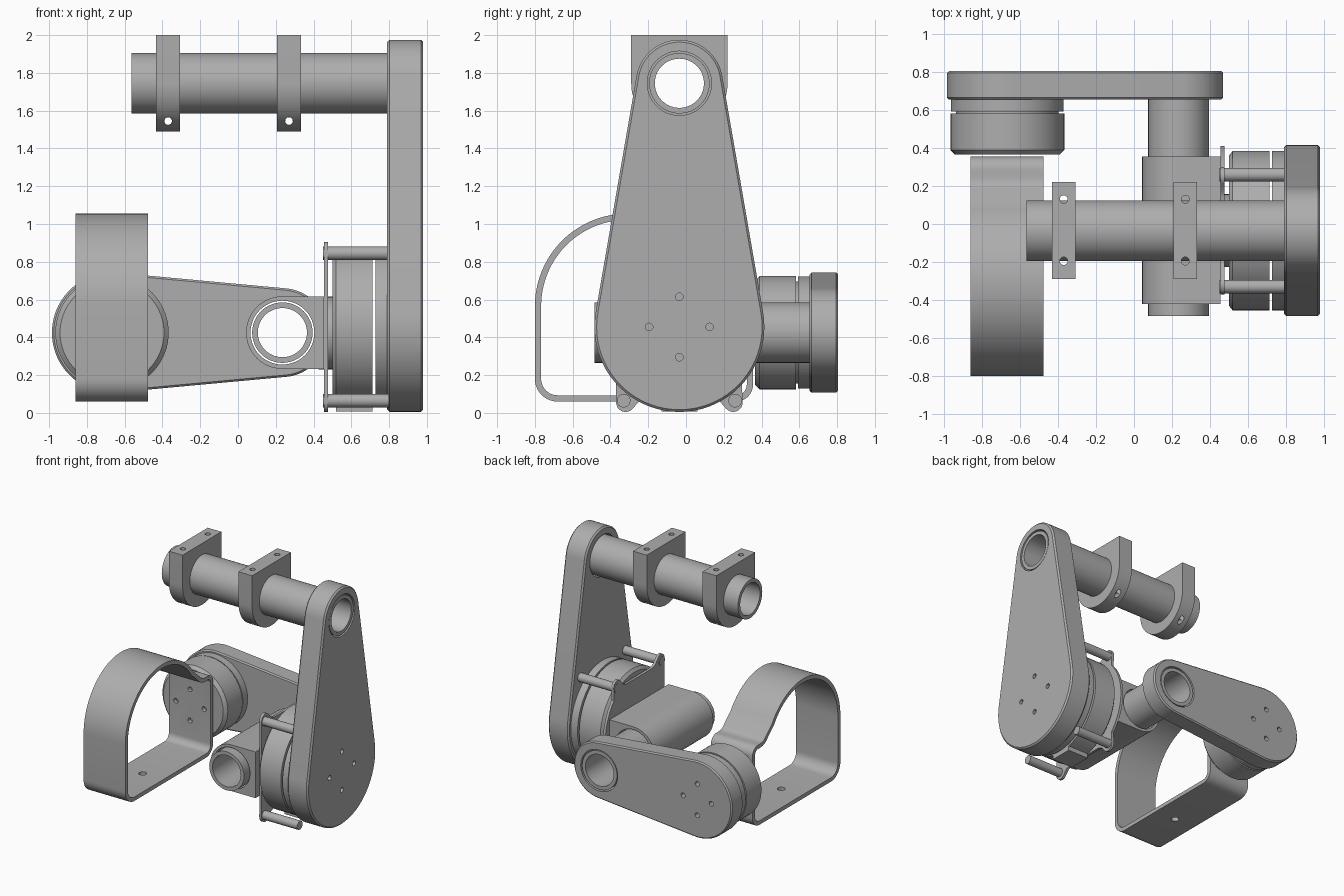
import bpy, bmesh
from math import sin, cos, pi, acos, atan2, hypot, radians
from mathutils import Vector

if "Cube" in bpy.data.objects:
    bpy.data.objects.remove(bpy.data.objects["Cube"])

grey = bpy.data.materials.new("machined_grey")
grey.use_nodes = True
COLOUR = (0.42, 0.42, 0.42, 1)
grey.diffuse_color = COLOUR
grey.node_tree.nodes["Principled BSDF"].inputs["Base Color"].default_value = COLOUR


def place(axis, u, v, w):
    """Section point (u, v) at distance w along the axis."""
    return {"x": (w, u, v), "y": (u, w, v), "z": (u, v, w)}[axis]


def arc(cu, cv, r, a, b, n=16):
    return [(cu + r * cos(radians(a + (b - a) * i / n)),
             cv + r * sin(radians(a + (b - a) * i / n))) for i in range(n + 1)]


def circle(cu, cv, r, n=48):
    return arc(cu, cv, r, 0, 360, n)[:-1]


def inset(loop, d):
    """Move a counter-clockwise loop inward by d."""
    out = []
    for i, p in enumerate(loop):
        p = Vector(p)
        e = (p - Vector(loop[i - 1])).normalized()
        f = (Vector(loop[(i + 1) % len(loop)]) - p).normalized()
        m = Vector((-e.y - f.y, e.x + f.x)).normalized()
        out.append(tuple(p + m * d / max(0.4, m.dot(Vector((-e.y, e.x))))))
    return out


def hull(c1, r1, c2, r2, n=40):
    """Outline of a belt around two circles, counter-clockwise."""
    dx, dy = c2[0] - c1[0], c2[1] - c1[1]
    t = atan2(dy, dx) * 180 / pi
    a = acos((r1 - r2) / hypot(dx, dy)) * 180 / pi
    return arc(*c2, r2, t - a, t + a, n) + arc(*c1, r1, t + a, t + 360 - a, n)


def finish(name, bm):
    bmesh.ops.remove_doubles(bm, verts=bm.verts, dist=1e-5)
    bmesh.ops.recalc_face_normals(bm, faces=bm.faces)
    me = bpy.data.meshes.new(name)
    bm.to_mesh(me)
    bm.free()
    me.materials.append(grey)
    ob = bpy.data.objects.new(name, me)
    bpy.context.collection.objects.link(ob)
    return ob


def walls(bm, rings):
    for a, b in zip(rings, rings[1:]):
        for i in range(len(a)):
            bm.faces.new((a[i - 1], a[i], b[i], b[i - 1]))


def prism(name, axis, outer, w0, w1, holes=(), chamfer=0):
    """Extruded section with through holes and an optional chamfered rim."""
    bm = bmesh.new()

    def ring(loop, w):
        return [bm.verts.new(place(axis, u, v, w)) for u, v in loop]

    small = inset(outer, chamfer) if chamfer else outer
    caps = [[ring(lp, w) for lp in [small, *holes]] for w in (w0, w1)]
    middle = [ring(outer, w0 + chamfer), ring(outer, w1 - chamfer)] if chamfer else []
    walls(bm, [caps[0][0], *middle, caps[1][0]])
    for a, b in zip(caps[0][1:], caps[1][1:]):
        walls(bm, [a, b])
    for cap in caps:
        edges = []
        for lp in cap:
            for i in range(len(lp)):
                edges.append(bm.edges.get((lp[i - 1], lp[i])) or bm.edges.new((lp[i - 1], lp[i])))
        bmesh.ops.triangle_fill(bm, edges=edges, use_beauty=True)
    return finish(name, bm)


def lathe(name, axis, centre, profile, n=72):
    """Turned part from (position, radius) pairs."""
    bm = bmesh.new()
    walls(bm, [[bm.verts.new(place(axis, u, v, w)) for u, v in circle(*centre, r, n)]
               for w, r in profile])
    bmesh.ops.dissolve_degenerate(bm, dist=1e-5, edges=bm.edges)
    return finish(name, bm)


def rod(name, axis, centre, r, w0, w1, n=32):
    return lathe(name, axis, centre, [(w0, 0), (w0, r), (w1, r), (w1, 0)], n)


def tube(name, axis, centre, r, bore, w0, w1):
    return lathe(name, axis, centre, [(w0, bore), (w0, r), (w1, r), (w1, bore), (w0, bore)])


def drill(ob, axis, centre, r, w0, w1):
    cutter = rod("drill", axis, centre, r, w0, w1, 24)
    cutter.hide_render = True
    mod = ob.modifiers.new("hole", "BOOLEAN")
    mod.operation, mod.solver, mod.object = "DIFFERENCE", "EXACT", cutter
    bpy.context.view_layer.objects.active = ob
    bpy.ops.object.modifier_apply(modifier=mod.name)
    bpy.data.objects.remove(cutter)


def cross(c, d):
    return [(c[0] + d, c[1]), (c[0] - d, c[1]), (c[0], c[1] + d), (c[0], c[1] - d)]


TOP = (-0.035, 1.745)      # upper shaft (y, z)
HUB = (-0.035, 0.455)      # large motor (y, z)
SHAFT = (0.235, 0.425)     # lower shaft (x, z)
WRIST = (-0.667, 0.425)    # small motor (x, z)

# Upper shaft and its two mounting clamps
tube("upper_shaft", "x", TOP, 0.16, 0.13, -0.565, 0.975)
section = arc(*TOP, 0.255, 180, 360, 40) + [(0.22, 2.0), (-0.29, 2.0)]
for side, x in (("right", -0.37), ("left", 0.27)):
    clamp = prism(side + "_clamp", "x", section, x - 0.063, x + 0.063, [circle(*TOP, 0.16)])
    for y in (0.13, -0.195):
        drill(clamp, "z", (x, y), 0.021, 1.3, 2.1)
    drill(clamp, "y", (x, 1.545), 0.02, -0.5, 0.5)

# Tall arm
prism("tall_arm", "x", hull(HUB, 0.45, TOP, 0.23), 0.79, 0.98,
      [circle(*TOP, 0.17)] + [circle(*c, 0.02, 20) for c in cross(HUB, 0.16)], 0.012)

# Large motor: body, output disc, connector and hub
lathe("large_motor_body", "x", HUB, [(0.5, 0), (0.5, 0.395), (0.52, 0.42), (0.713, 0.42), (0.713, 0)])
rod("large_motor_disc", "x", HUB, 0.42, 0.728, 0.79, 72)
prism("motor_connector", "x", [(-0.13, 0.008), (0.06, 0.008), (0.06, 0.12), (-0.13, 0.12)], 0.52, 0.713)
rod("motor_hub", "x", (-0.035, 0.423), 0.192, 0.425, 0.52, 64)

# Motor plate with four ears, and standoffs
y0, z0 = HUB
half = ([(-0.335, 0), (-0.335, 0.36)] + arc(-0.285, 0.4, 0.05, 180, 40, 8)
        + [(-0.21, 0.39), (-0.17, 0.375), (0.17, 0.375), (0.21, 0.39)]
        + arc(0.285, 0.4, 0.05, 140, 0, 8) + arc(0, 0, 0.445, 42, 0, 12))
outline = [(y0 + u, z0 + v) for u, v in half[::-1]]
outline += [(y0 + u, z0 - v) for u, v in half[1:-1]]
prism("motor_plate", "x", outline, 0.455, 0.477)
for u in (-0.295, 0.295):
    for v in (-0.39, 0.39):
        rod("standoff", "x", (y0 + u, z0 + v), 0.036, 0.45, 0.8)

# Lower shaft in its housing
tube("lower_shaft", "y", SHAFT, 0.16, 0.13, -0.485, 0.8)
prism("shaft_housing", "y", arc(*SHAFT, 0.192, 90, 270, 40) + [(0.455, 0.233), (0.455, 0.617)],
      -0.42, 0.355, [circle(*SHAFT, 0.169)])

# Short arm
prism("short_arm", "y", hull(WRIST, 0.318, SHAFT, 0.235), 0.655, 0.805,
      [circle(*SHAFT, 0.17)] + [circle(*c, 0.02, 20) for c in cross(WRIST, 0.13)], 0.01)

# Small motor with a groove
lathe("small_motor", "y", WRIST, [(0.365, 0), (0.365, 0.275), (0.39, 0.3), (0.583, 0.3), (0.583, 0.27),
                                  (0.593, 0.27), (0.593, 0.297), (0.66, 0.297), (0.66, 0)])

# Forearm strap: rounded loop with a stepped shoulder at the back
loop = (arc(0.265, 0.15, 0.09, -90, 0, 8) + arc(0.285, 0.66, 0.07, 0, 90, 8)
        + arc(0.25, 0.82, 0.09, 270, 215, 8) + arc(-0.31, 0.565, 0.49, 34, 180, 40)
        + arc(-0.68, 0.18, 0.12, 180, 270, 10))
strap = prism("forearm_strap", "x", loop, -0.86, -0.477, [inset(loop, 0.033)])
for c in cross(WRIST, 0.13):
    drill(strap, "y", c, 0.02, 0.25, 0.362)
drill(strap, "z", (-0.667, -0.3), 0.03, 0, 0.2)

# Smooth the curved surfaces, keep the machined edges sharp
for ob in bpy.context.scene.objects:
    ob.select_set(ob.type == "MESH")
bpy.ops.object.shade_smooth_by_angle(angle=radians(30))
